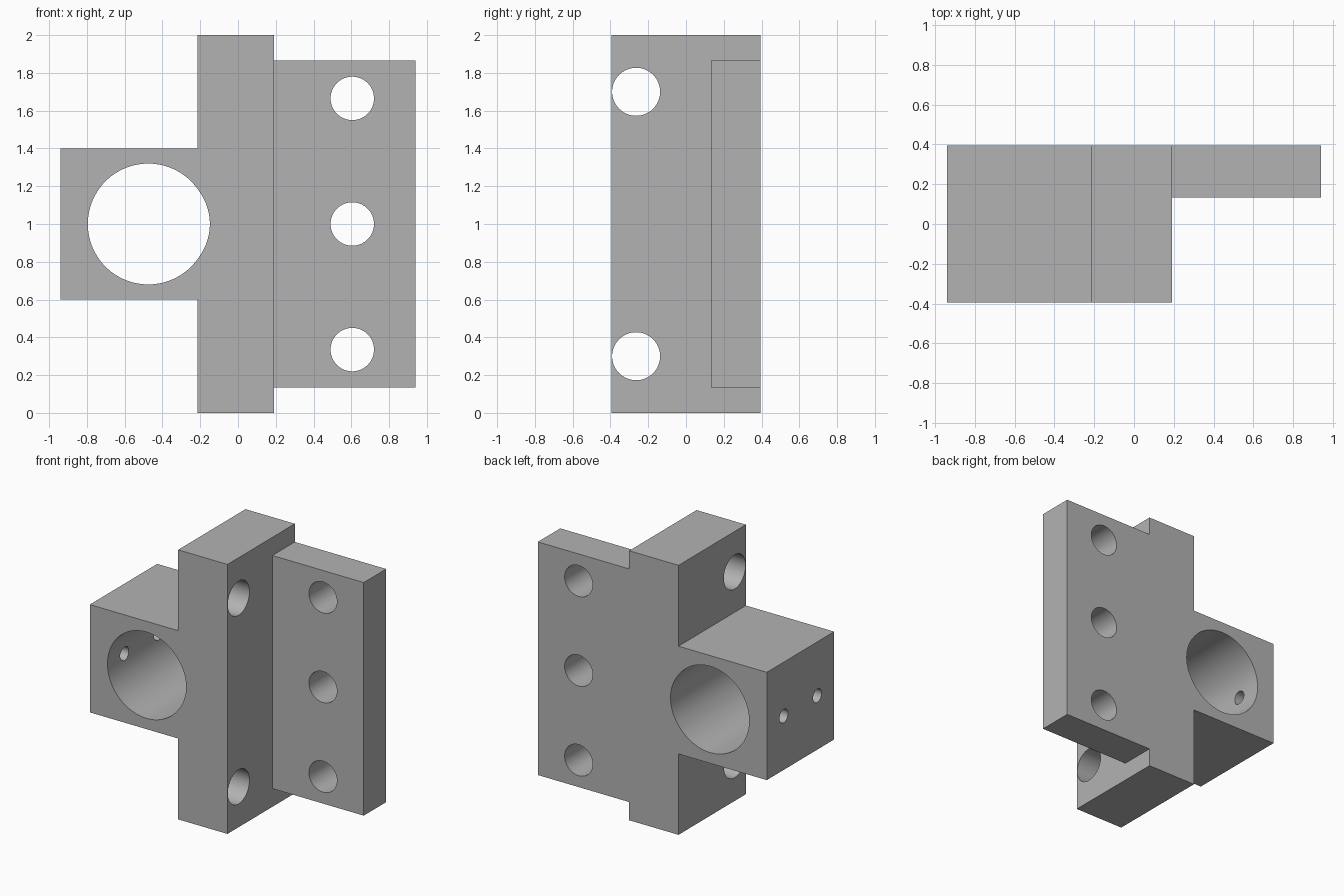
import bpy, bmesh
from math import radians
from mathutils import Matrix, Vector

cube = bpy.data.objects.get("Cube")
if cube:
    bpy.data.objects.remove(cube, do_unlink=True)

steel = bpy.data.materials.new("plain_grey")
steel.use_nodes = True
GREY = (0.45, 0.45, 0.45, 1)
steel.diffuse_color = GREY
steel.node_tree.nodes["Principled BSDF"].inputs["Base Color"].default_value = GREY

DEPTH = 0.395      # half depth of body and clamp block
BODY_LEFT = -0.215
BODY_RIGHT = 0.19


def make_object(name, bm):
    bmesh.ops.recalc_face_normals(bm, faces=bm.faces)
    mesh = bpy.data.meshes.new(name)
    bm.to_mesh(mesh)
    bm.free()
    mesh.materials.append(steel)
    obj = bpy.data.objects.new(name, mesh)
    bpy.context.collection.objects.link(obj)
    return obj


def box(name, low, high):
    low, high = Vector(low), Vector(high)
    bm = bmesh.new()
    bmesh.ops.create_cube(bm, size=1, matrix=Matrix.Translation((low + high) / 2)
                          @ Matrix.Diagonal((*(high - low), 1)))
    return make_object(name, bm)


def drill(name, centre, radius, length, axis, sides=64):
    turn = Matrix.Rotation(radians(90), 4, "Y" if axis == "X" else "X")
    bm = bmesh.new()
    bmesh.ops.create_cone(bm, cap_ends=True, segments=sides, radius1=radius,
                          radius2=radius, depth=length,
                          matrix=Matrix.Translation(centre) @ turn)
    return make_object(name, bm)


def combine(target, tool, operation):
    mod = target.modifiers.new(tool.name, "BOOLEAN")
    mod.operation, mod.solver, mod.object = operation, "EXACT", tool
    bpy.context.view_layer.objects.active = target
    bpy.ops.object.modifier_apply(modifier=mod.name)
    bpy.data.objects.remove(tool, do_unlink=True)


# Upright body, clamp block and mounting plate, fused into one solid
bracket = box("mounting_bracket", (BODY_LEFT, -DEPTH, 0), (BODY_RIGHT, DEPTH, 2))
block = box("clamp_block", (-0.94, -DEPTH, 0.6), (BODY_LEFT, DEPTH, 1.4))
plate = box("mounting_plate", (BODY_RIGHT, 0.132, 0.135), (0.94, DEPTH, 1.865))
for part in (block, plate):
    combine(bracket, part, "UNION")

# Large bore, bulging slightly where it enters the body
bore = drill("bore", (-0.475, 0, 1), 0.32, 2, "Y", 96)
for v in bore.data.vertices:
    if v.co.x > BODY_LEFT:
        v.co.x = BODY_LEFT + (v.co.x - BODY_LEFT) * 1.1
cutters = [bore]

# Plate holes, body cross holes and small set screw holes
cutters += [drill("plate_hole", (0.605, 0.26, z), 0.115, 1, "Y") for z in (0.335, 1, 1.665)]
cutters += [drill("cross_hole", (0, -0.264, z), 0.127, 1, "X") for z in (0.3, 1.7)]
cutters += [drill("screw_hole", (-0.8, y, 1), 0.05, 0.6, "X", 32) for y in (-0.197, 0.197)]
for cutter in cutters:
    combine(bracket, cutter, "DIFFERENCE")

# Smooth bores with crisp edges
bpy.ops.object.select_all(action="DESELECT")
bracket.select_set(True)
bpy.context.view_layer.objects.active = bracket
bpy.ops.object.shade_smooth_by_angle(angle=radians(30))
